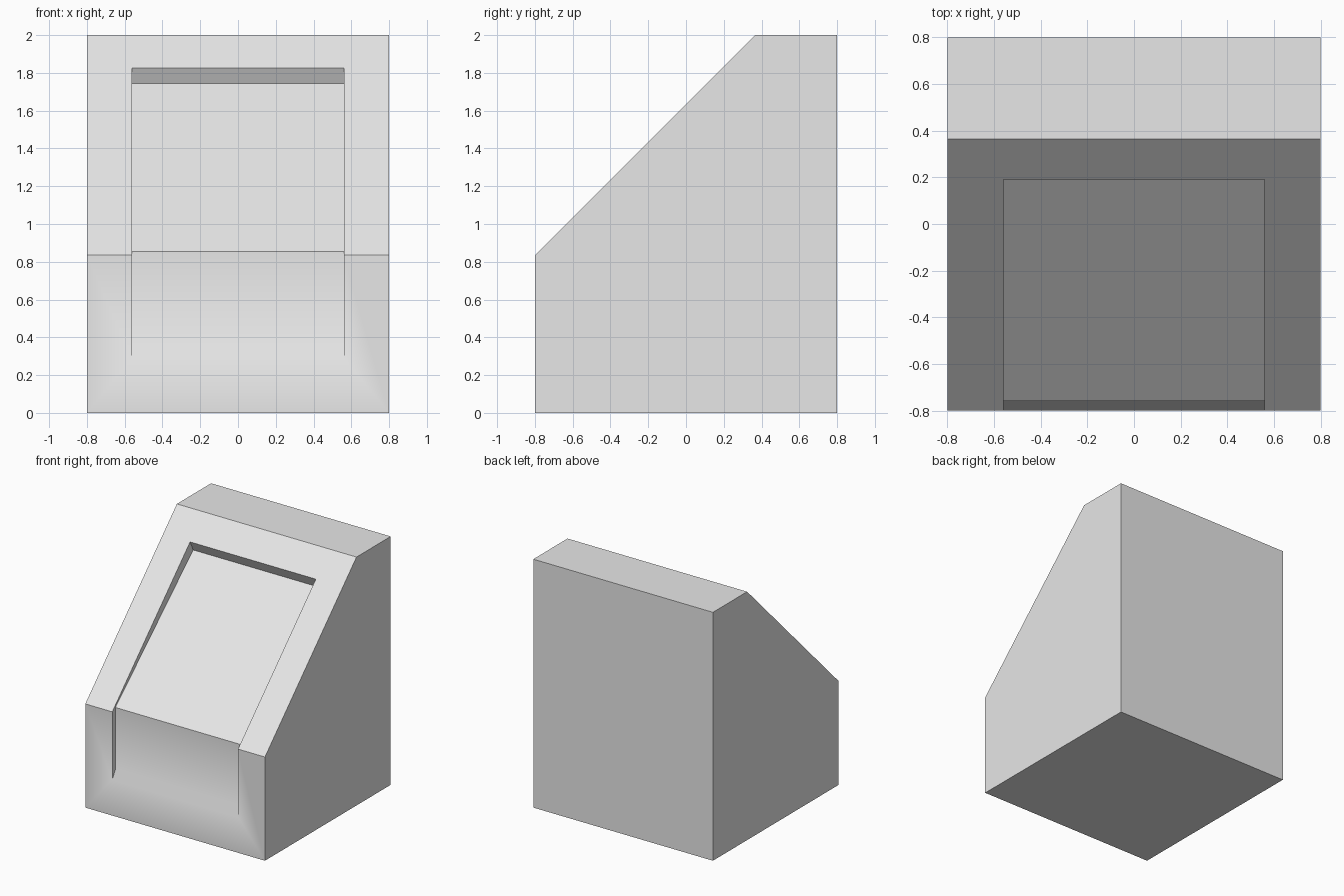
import bpy
import bmesh
import math

cube = bpy.data.objects.get("Cube")
if cube:
    bpy.data.objects.remove(cube, do_unlink=True)

# Single plain grey
grey = bpy.data.materials.new("plain_grey")
grey.use_nodes = True
colour = (0.8, 0.8, 0.8, 1)
grey.diffuse_color = colour
grey.node_tree.nodes["Principled BSDF"].inputs["Base Color"].default_value = colour


def side_prism(name, profile, half_width):
    """Extrude a (y, z) profile symmetrically across x."""
    bm = bmesh.new()
    face = bm.faces.new([bm.verts.new((-half_width, y, z)) for y, z in profile])
    new = bmesh.ops.extrude_face_region(bm, geom=[face])["geom"]
    moved = [v for v in new if isinstance(v, bmesh.types.BMVert)]
    bmesh.ops.translate(bm, verts=moved, vec=(2 * half_width, 0, 0))
    bmesh.ops.recalc_face_normals(bm, faces=bm.faces)
    mesh = bpy.data.meshes.new(name)
    bm.to_mesh(mesh)
    bm.free()
    mesh.materials.append(grey)
    obj = bpy.data.objects.new(name, mesh)
    bpy.context.collection.objects.link(obj)
    return obj


# Wedge body with a sloping upper front
body = side_prism("sloped_body", [
    (-0.8, 0), (0.8, 0), (0.8, 2), (0.365, 2), (-0.8, 0.835)], 0.8)

# Recess down the slope and front, ramping out near the base
cutter = side_prism("recess_cutter", [
    (-0.84, 0.225), (-0.76, 0.355), (-0.76, 0.855), (0.23, 1.745),
    (0.14, 1.925), (-1, 1), (-1, 0.225)], 0.56)

cut = body.modifiers.new("panel_recess", "BOOLEAN")
cut.operation = "DIFFERENCE"
cut.solver = "EXACT"
cut.object = cutter

bpy.ops.object.select_all(action="DESELECT")
body.select_set(True)
bpy.context.view_layer.objects.active = body
bpy.ops.object.modifier_apply(modifier=cut.name)
bpy.data.objects.remove(cutter, do_unlink=True)

# Soften only the shallow ramp bends
bpy.ops.object.shade_smooth_by_angle(angle=math.radians(38))
